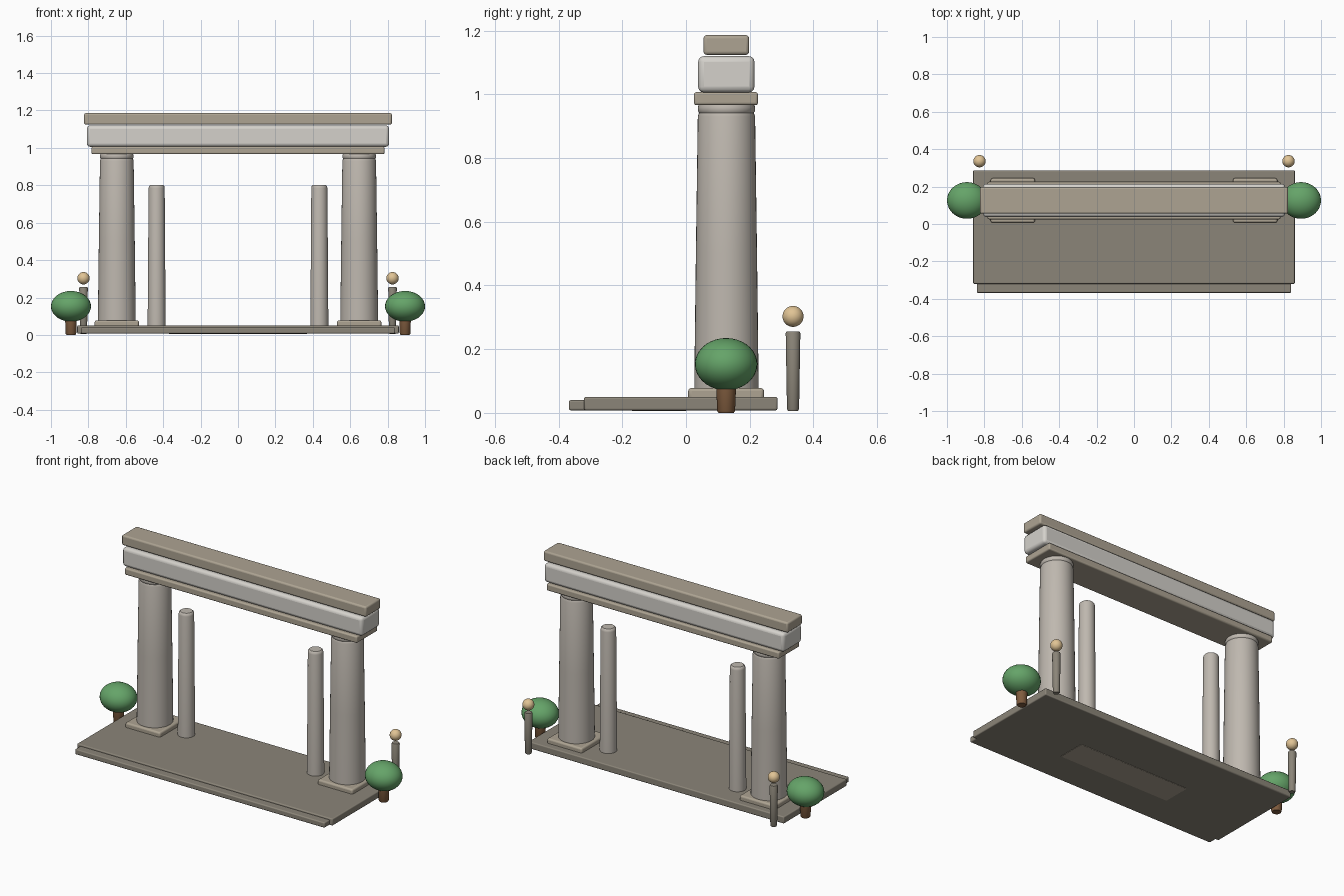
import bpy, math
from mathutils import Vector

if "Cube" in bpy.data.objects:
    bpy.data.objects.remove(bpy.data.objects["Cube"])


def material(name, rgb):
    m = bpy.data.materials.new(name)
    m.diffuse_color = (*rgb, 1)
    m.use_nodes = True
    m.node_tree.nodes["Principled BSDF"].inputs["Base Color"].default_value = m.diffuse_color
    return m


STONE = material("dark_stone", (0.26, 0.235, 0.19))
TAN = material("tan_stone", (0.42, 0.37, 0.29))
PALE = material("pale_stone", (0.66, 0.64, 0.60))
COLUMN = material("column_stone", (0.52, 0.48, 0.43))
LEAF = material("leaf", (0.13, 0.37, 0.14))
BARK = material("bark", (0.22, 0.11, 0.05))
BRASS = material("warm_globe", (0.75, 0.55, 0.30))


def finish(ob, name, mat):
    ob.name = name
    ob.data.materials.append(mat)
    bpy.ops.object.shade_smooth_by_angle(angle=math.radians(40))
    return ob


def block(name, lo, hi, bevel, mat):
    lo, hi = Vector(lo), Vector(hi)
    bpy.ops.mesh.primitive_cube_add(size=1, location=(lo + hi) / 2)
    ob = bpy.context.object
    ob.scale = hi - lo
    bpy.ops.object.transform_apply(location=False, rotation=False, scale=True)
    mod = ob.modifiers.new("rounded_edges", "BEVEL")
    mod.width = bevel
    mod.segments = 3
    return finish(ob, name, mat)


def lathe(name, x, y, profile, mat, sides=40):
    # profile: (radius, z) pairs from bottom to top
    verts, faces = [], []
    for r, z in profile:
        for i in range(sides):
            a = 2 * math.pi * i / sides
            verts.append((r * math.cos(a), r * math.sin(a), z))
    for k in range(len(profile) - 1):
        for i in range(sides):
            j = (i + 1) % sides
            faces.append((k * sides + i, k * sides + j, (k + 1) * sides + j, (k + 1) * sides + i))
    faces.append(tuple(reversed(range(sides))))
    faces.append(tuple(range((len(profile) - 1) * sides, len(profile) * sides)))
    me = bpy.data.meshes.new(name)
    me.from_pydata(verts, [], faces)
    ob = bpy.data.objects.new(name, me)
    bpy.context.collection.objects.link(ob)
    ob.location = (x, y, 0)
    bpy.ops.object.select_all(action="DESELECT")
    bpy.context.view_layer.objects.active = ob
    ob.select_set(True)
    return finish(ob, name, mat)


def ball(name, loc, radii, mat):
    bpy.ops.mesh.primitive_uv_sphere_add(segments=32, ring_count=18, radius=1, location=loc)
    bpy.context.object.scale = radii
    return finish(bpy.context.object, name, mat)


# Platform, front step and the strip showing underneath
block("platform", (-0.86, -0.32, 0.008), (0.86, 0.287, 0.05), 0.006, STONE)
block("front_step", (-0.84, -0.368, 0.008), (0.84, -0.29, 0.04), 0.006, STONE)
block("underside_strip", (-0.37, -0.17, 0.006), (0.37, 0.0, 0.03), 0.002, TAN)

# Lintel courses
block("lower_lintel", (-0.783, 0.025, 0.966), (0.783, 0.226, 1.007), 0.008, TAN)
block("frieze", (-0.808, 0.038, 1.006), (0.808, 0.215, 1.12), 0.018, PALE)
block("top_course", (-0.823, 0.055, 1.124), (0.823, 0.198, 1.186), 0.01, TAN)

for side, s in (("left", -1), ("right", 1)):
    # Main column on a square plinth
    x = 0.648 * s
    block(side + "_plinth", (x - 0.118, 0.007, 0.04), (x + 0.118, 0.245, 0.078), 0.01, TAN)
    lathe(side + "_column", x, 0.127,
          [(0.101, 0.03), (0.101, 0.09), (0.096, 0.5), (0.09, 0.93), (0.087, 0.94),
           (0.086, 0.942), (0.09, 0.948), (0.09, 0.96), (0.086, 0.97)], COLUMN)

    # Slender inner post
    lathe(side + "_inner_post", 0.435 * s, 0.125,
          [(0.048, 0.03), (0.048, 0.07), (0.043, 0.785), (0.041, 0.795), (0.034, 0.802)], COLUMN, 32)

    # Round bush on a trunk
    lathe(side + "_trunk", 0.893 * s, 0.126,
          [(0.024, 0.0), (0.028, 0.006), (0.032, 0.1)], BARK, 24)
    ball(side + "_bush", (0.893 * s, 0.126, 0.153), (0.107, 0.098, 0.082), LEAF)

    # Rear lamp post with globe
    lathe(side + "_lamp_post", 0.826 * s, 0.336,
          [(0.016, 0.006), (0.019, 0.012), (0.023, 0.25), (0.02, 0.256)], STONE, 24)
    ball(side + "_lamp_globe", (0.826 * s, 0.336, 0.303), (0.033, 0.033, 0.033), BRASS)
